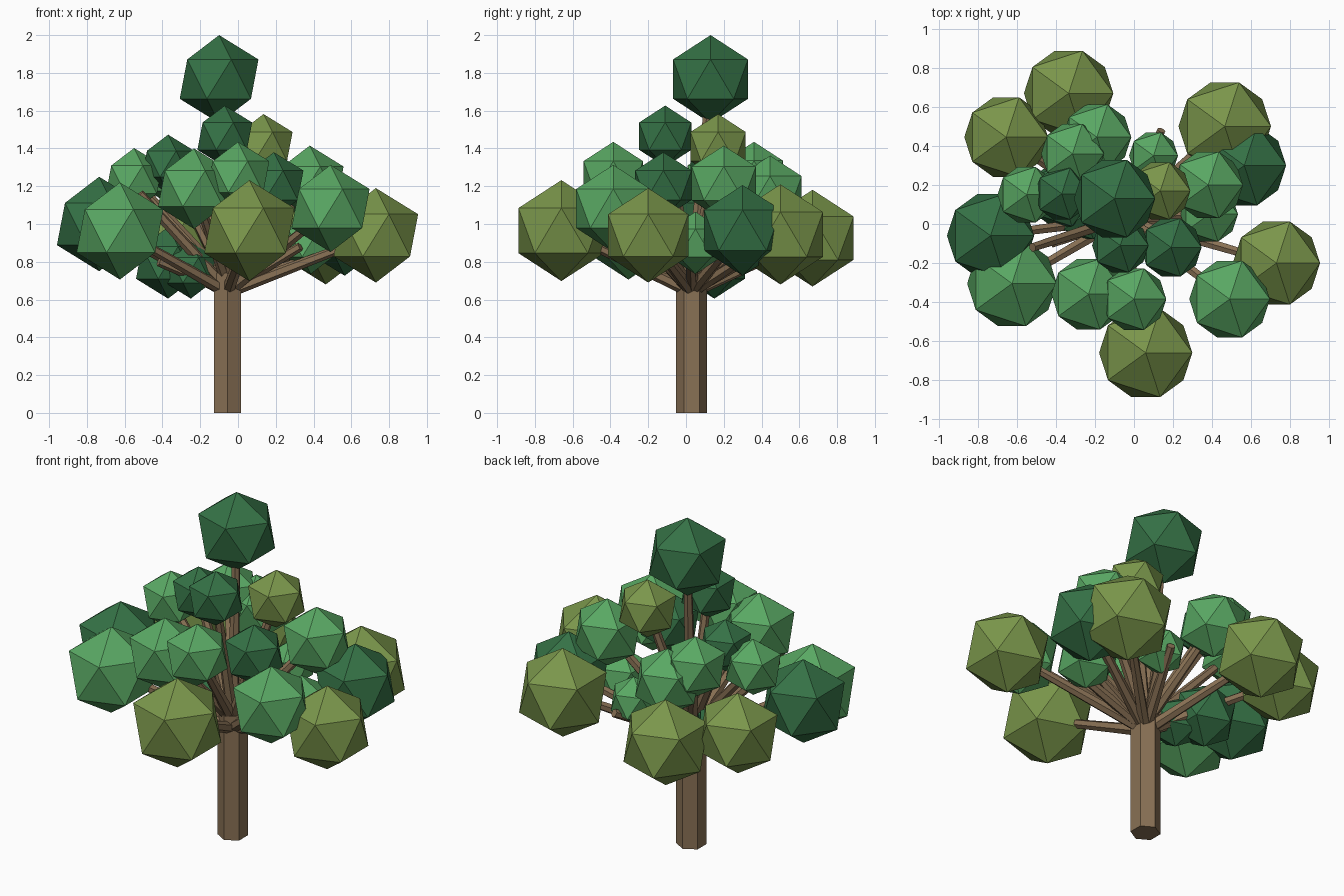
import bpy
import bmesh
from mathutils import Vector

if "Cube" in bpy.data.objects:
    bpy.data.objects.remove(bpy.data.objects["Cube"], do_unlink=True)


def material(name, rgb):
    m = bpy.data.materials.new(name)
    m.use_nodes = True
    m.diffuse_color = (*rgb, 1)
    m.node_tree.nodes["Principled BSDF"].inputs["Base Color"].default_value = (*rgb, 1)
    return m


bark = material("bark_brown", (0.25, 0.165, 0.09))
light = material("light_green", (0.10, 0.39, 0.125))
dark = material("dark_green", (0.035, 0.165, 0.06))
olive = material("olive_green", (0.195, 0.305, 0.07))


def add_object(name, bm, mat):
    mesh = bpy.data.meshes.new(name)
    bm.to_mesh(mesh)
    bm.free()
    mesh.materials.append(mat)
    obj = bpy.data.objects.new(name, mesh)
    bpy.context.collection.objects.link(obj)
    return obj


def limb(name, start, end, r1, r2):
    """Six-sided tapered limb between two points."""
    start, end = Vector(start), Vector(end)
    axis = end - start
    bm = bmesh.new()
    bmesh.ops.create_cone(bm, cap_ends=True, segments=6, radius1=r1, radius2=r2, depth=axis.length)
    obj = add_object(name, bm, bark)
    obj.location = (start + end) / 2
    if axis.xy.length > 0.001:
        obj.rotation_euler = axis.to_track_quat("Z", "Y").to_euler()
    return obj


def leaf_clump(name, centre, radius, mat):
    bm = bmesh.new()
    bmesh.ops.create_icosphere(bm, subdivisions=1, radius=radius)
    add_object(name, bm, mat).location = centre


# Trunk
TX, TY = -0.056, 0.03
limb("trunk", (TX, TY, 0), (TX, TY, 0.74), 0.082, 0.082)

# Leaf clumps: x, y, z, radius
clumps = {
    "olive": (olive, [
        (0.06, -0.66, 0.965, 0.267), (0.73, -0.2, 0.94, 0.25),
        (0.465, 0.5, 0.945, 0.265), (-0.335, 0.67, 0.925, 0.256),
        (-0.655, 0.445, 0.98, 0.24), (0.135, 0.17, 1.41, 0.172)]),
    "light": (light, [
        (-0.625, -0.305, 0.963, 0.257), (-0.233, -0.36, 1.187, 0.213),
        (0, -0.385, 1.25, 0.185), (0.49, -0.385, 1.082, 0.231),
        (-0.55, 0.15, 1.235, 0.167), (0.38, 0.2, 1.215, 0.2),
        (0.385, 0.05, 0.9, 0.165), (0.1, 0.35, 0.94, 0.14),
        (-0.19, 0.445, 1.165, 0.197), (-0.315, 0.36, 1.255, 0.18)]),
    "dark": (dark, [
        (-0.1, 0.13, 1.767, 0.233), (-0.735, -0.06, 1.0, 0.25),
        (0.19, -0.12, 1.205, 0.175), (-0.07, -0.11, 1.465, 0.162),
        (-0.37, 0.155, 1.318, 0.155), (0.565, 0.3, 0.966, 0.24),
        (-0.37, 0.15, 0.795, 0.19), (-0.25, 0.05, 0.755, 0.15)]),
}

# Each clump gets a branch; higher clumps have branches starting higher
for colour, (mat, places) in clumps.items():
    for i, (x, y, z, r) in enumerate(places, 1):
        leaf_clump(f"{colour}_leaves_{i}", (x, y, z), r, mat)
        base = (TX, TY, 0.64 if z < 1.1 else 0.69)
        limb(f"{colour}_branch_{i}", base, (x, y, z), 0.034, 0.022)

# Bare branch ends
bare_ends = [(0.14, 0.48, 0.9), (0.33, -0.12, 0.88), (0.46, 0.02, 0.85),
             (-0.52, -0.12, 1.16), (-0.42, -0.1, 0.8)]
for i, end in enumerate(bare_ends, 1):
    limb(f"bare_branch_{i}", (TX, TY, 0.65), end, 0.034, 0.024)
